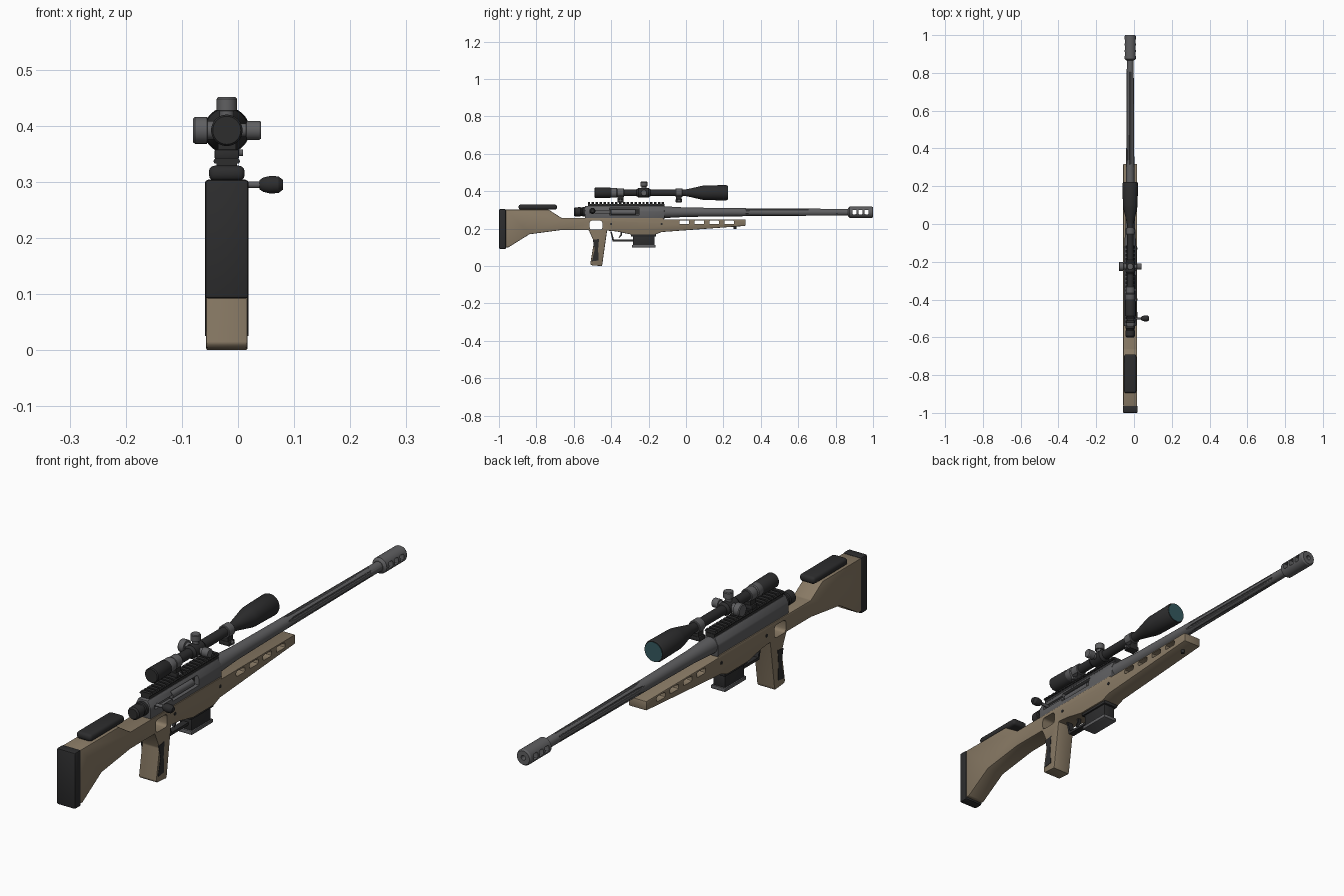
import bpy, bmesh, math
from mathutils import Vector, Matrix

if "Cube" in bpy.data.objects:
    bpy.data.objects.remove(bpy.data.objects["Cube"])

CENTRE = -0.02   # x of the long axis
BORE = 0.288     # height of the barrel axis
SIGHT = 0.392    # height of the scope axis


def material(name, r, g, b):
    m = bpy.data.materials.new(name)
    m.use_nodes = True
    m.diffuse_color = (r, g, b, 1)
    m.node_tree.nodes["Principled BSDF"].inputs["Base Color"].default_value = (r, g, b, 1)
    return m


TAN = material("tan", 0.25, 0.195, 0.13)
BLACK = material("black", 0.026, 0.026, 0.027)
STEEL = material("gunmetal", 0.115, 0.115, 0.12)
GLASS = material("teal_glass", 0.035, 0.10, 0.115)


def bake(o):
    """Freeze the modifiers of an object into its mesh."""
    bpy.context.view_layer.update()
    dg = bpy.context.evaluated_depsgraph_get()
    o.data = bpy.data.meshes.new_from_object(o.evaluated_get(dg))
    o.modifiers.clear()


def smooth(o):
    bpy.ops.object.select_all(action="DESELECT")
    o.select_set(True)
    bpy.context.view_layer.objects.active = o
    bpy.ops.object.shade_smooth_by_angle(angle=math.radians(32))


def finish(name, bm, mat, bevel=0, segments=2):
    bmesh.ops.recalc_face_normals(bm, faces=bm.faces)
    bmesh.ops.translate(bm, vec=(CENTRE, 0, 0), verts=bm.verts)
    me = bpy.data.meshes.new(name)
    bm.to_mesh(me)
    bm.free()
    me.materials.append(mat)
    o = bpy.data.objects.new(name, me)
    bpy.context.collection.objects.link(o)
    if bevel:
        b = o.modifiers.new("bevel", "BEVEL")
        b.width, b.segments = bevel, segments
        b.limit_method, b.angle_limit = "ANGLE", math.radians(25)
        bake(o)
    smooth(o)
    return o


def prism(name, pts, lo, hi, mat, axis="x", bevel=0, segments=2):
    """Extrude a (y,z) outline along x, or an (x,z) outline along y."""
    bm = bmesh.new()
    place = (lambda p, t: (t, *p)) if axis == "x" else (lambda p, t: (p[0], t, p[1]))
    face = bm.faces.new([bm.verts.new(place(p, lo)) for p in pts])
    new = bmesh.ops.extrude_face_region(bm, geom=[face])["geom"]
    step = Vector((hi - lo, 0, 0) if axis == "x" else (0, hi - lo, 0))
    bmesh.ops.translate(bm, vec=step, verts=[v for v in new if isinstance(v, bmesh.types.BMVert)])
    return finish(name, bm, mat, bevel, segments)


def box(name, x, y, z, mat, bevel=0, segments=2):
    outline = [(y[0], z[0]), (y[1], z[0]), (y[1], z[1]), (y[0], z[1])]
    return prism(name, outline, x[0], x[1], mat, "x", bevel, segments)


def lathe(name, profile, mat, at=(0, 0, 0), axis="y", n=28):
    """Spin (distance, radius) points about an axis and cap both ends."""
    bm = bmesh.new()
    rings = []
    for t, r in profile:
        ring = []
        for i in range(n):
            a = math.tau * i / n
            u, v = r * math.cos(a), r * math.sin(a)
            co = {"x": (t, u, v), "y": (u, t, v), "z": (u, v, t)}[axis]
            ring.append(bm.verts.new(Vector(co) + Vector(at)))
        rings.append(ring)
    for a, b in zip(rings, rings[1:]):
        for i in range(n):
            j = (i + 1) % n
            bm.faces.new((a[i], a[j], b[j], b[i]))
    bm.faces.new(rings[0])
    bm.faces.new(rings[-1])
    return finish(name, bm, mat)


def cut(o, *cutters):
    for c in cutters:
        m = o.modifiers.new("cut", "BOOLEAN")
        m.operation, m.object, m.solver = "DIFFERENCE", c, "EXACT"
    bake(o)
    for c in cutters:
        bpy.data.objects.remove(c)
    smooth(o)


# Stock with grip, thumb opening and fore-end slots
stock = prism("stock", [
    (-0.965, 0.10), (-0.95, 0.10), (-0.837, 0.17), (-0.665, 0.193), (-0.52, 0.193),
    (-0.492, 0.13), (-0.512, 0.012), (-0.505, 0.004), (-0.45, 0), (-0.447, 0.012),
    (-0.422, 0.19), (-0.37, 0.185), (-0.29, 0.168), (-0.165, 0.168), (-0.13, 0.182),
    (0.318, 0.215), (0.318, 0.25), (-0.12, 0.25), (-0.12, 0.257), (-0.665, 0.257),
    (-0.735, 0.302), (-0.965, 0.302)], -0.037, 0.037, TAN, bevel=0.005)
openings = [box("cutter", (-0.1, 0.1), (-0.515, -0.447), (0.195, 0.243), TAN, 0.012, 3)]
for i in range(4):
    y = -0.035 + 0.08 * i
    openings.append(box("cutter", (-0.1, 0.1), (y, y + 0.052), (0.224, 0.244), TAN, 0.006))
cut(stock, *openings)
box("butt_pad", (-0.039, 0.039), (-1.0, -0.962), (0.092, 0.304), BLACK, 0.006)
box("cheek_rest", (-0.032, 0.032), (-0.895, -0.69), (0.302, 0.329), BLACK, 0.011, 3)
for side, x in (("right", -0.0385), ("left", 0.0345)):
    prism(side + "_grip_panel", [(-0.498, 0.14), (-0.465, 0.145), (-0.47, 0.09), (-0.467, 0.03),
                                 (-0.503, 0.025), (-0.488, 0.09)], x, x + 0.004, BLACK)
lathe("sling_stud", [(0.198, 0.007), (0.215, 0.007)], BLACK, (0, 0.262, 0), "z", 12)
for y in (-0.4, -0.13):
    lathe("stock_screw", [(-0.039, 0.006), (0.039, 0.006)], BLACK, (0, y, 0.225), "x", 12)

# Receiver with its ejection port, bolt and bolt handle
receiver = prism("receiver", [(-0.033, 0.25), (0.033, 0.25), (0.033, 0.295), (0.02, 0.322),
                              (-0.02, 0.322), (-0.033, 0.295)],
                 -0.54, -0.115, STEEL, "y", 0.004)
cut(receiver, box("cutter", (0.012, 0.1), (-0.41, -0.25), (0.274, 0.31), STEEL),
    box("cutter", (0.022, 0.1), (-0.515, -0.405), (0.283, 0.297), STEEL))
box("port_shadow_plate", (0.011, 0.014), (-0.409, -0.251), (0.275, 0.309), BLACK)
lathe("bolt_body", [(-0.4, 0.014), (-0.27, 0.014)], STEEL, (0.014, 0, BORE), n=20)
lathe("bolt_shroud", [(-0.6, 0.019), (-0.594, 0.024), (-0.565, 0.025), (-0.562, 0.022),
                      (-0.555, 0.022), (-0.552, 0.026), (-0.535, 0.026)], BLACK, (0, 0, 0.29))
lathe("bolt_stem", [(0.01, 0.006), (0.065, 0.006)], STEEL, (0, -0.5, 0.295), "x", 14)
lathe("bolt_knob", [(0.058, 0.008), (0.065, 0.013), (0.078, 0.016), (0.092, 0.015),
                    (0.1, 0.009)], BLACK, (0, -0.5, 0.295), "x", 18)

# Toothed rail
box("rail_base", (-0.018, 0.018), (-0.525, -0.115), (0.318, 0.333), BLACK)
for i in range(20):
    y = -0.525 + 0.0208 * i
    prism("rail_tooth", [(-0.022, 0.333), (0.022, 0.333), (0.024, 0.337), (0.02, 0.343),
                         (-0.02, 0.343), (-0.024, 0.337)], y, y + 0.013, BLACK, "y")

# Fluted barrel and ported muzzle brake
barrel = lathe("barrel", [(-0.12, 0.031), (-0.09, 0.03), (0.0, 0.025), (0.25, 0.022),
                          (0.88, 0.018)], STEEL, (0, 0, BORE))
flutes = []
for i in range(6):
    a = math.tau * (i + 0.5) / 6
    flutes.append(lathe("cutter", [(0.3, 0.001), (0.34, 0.006), (0.8, 0.006), (0.83, 0.001)], STEEL,
                        (0.0225 * math.cos(a), 0, BORE + 0.0225 * math.sin(a)), n=10))
cut(barrel, *flutes)
brake = lathe("muzzle_brake", [(0.866, 0.02), (0.874, 0.03), (0.994, 0.03), (1.0, 0.026)],
              STEEL, (0, 0, BORE))
ports = [box("cutter", (-0.1, 0.1), (y, y + 0.022), (0.277, 0.301), STEEL, 0.004)
         for y in (0.889, 0.922, 0.955)]
cut(brake, lathe("cutter", [(0.885, 0.009), (1.1, 0.009)], STEEL, (0, 0, BORE), n=20), *ports)

# Trigger, guard and magazine
prism("trigger_guard", [(-0.405, 0.186), (-0.398, 0.186), (-0.385, 0.141), (-0.28, 0.141),
                        (-0.28, 0.131), (-0.392, 0.131)], -0.012, 0.012, BLACK)
prism("trigger", [(-0.352, 0.19), (-0.338, 0.19), (-0.343, 0.165), (-0.357, 0.15),
                  (-0.361, 0.153), (-0.35, 0.168)], -0.006, 0.006, BLACK)
box("magazine_well", (-0.031, 0.031), (-0.295, -0.16), (0.158, 0.18), BLACK, 0.003)
prism("magazine", [(-0.283, 0.105), (-0.168, 0.105), (-0.168, 0.17), (-0.283, 0.17)],
      -0.025, 0.025, BLACK, bevel=0.003)
box("magazine_base", (-0.03, 0.03), (-0.29, -0.162), (0.099, 0.113), STEEL, 0.003)

# Scope body
lathe("scope_body", [(-0.49, 0.025), (-0.486, 0.028), (-0.405, 0.027), (-0.395, 0.022),
                     (-0.33, 0.018), (0.0, 0.018), (0.02, 0.022), (0.085, 0.037),
                     (0.1, 0.039), (0.215, 0.041), (0.222, 0.038)], BLACK, (0, 0, SIGHT), n=36)
lathe("objective_lens", [(0.219, 0.036), (0.2235, 0.036)], GLASS, (0, 0, SIGHT), n=36)
lathe("zoom_ring", [(-0.4, 0.024), (-0.395, 0.026), (-0.372, 0.026), (-0.368, 0.023)],
      STEEL, (0, 0, SIGHT))

# Adjustment turrets
lathe("turret_saddle", [(-0.265, 0.018), (-0.255, 0.025), (-0.2, 0.025), (-0.19, 0.018)],
      BLACK, (0, 0, SIGHT))
for name, axis, reach, r in (("top_turret", "z", 0.059, 0.018),
                             ("right_turret", "x", -0.06, 0.024), ("left_turret", "x", 0.061, 0.017)):
    s = math.copysign(1, reach)
    lathe(name, [(s * 0.01, r * 0.7), (s * 0.034, r * 0.7), (s * 0.035, r),
                 (reach - s * 0.003, r), (reach, r * 0.88)], STEEL, (0, -0.225, SIGHT), axis)

# Scope mounts
for name, y in (("rear", -0.35), ("front", -0.038)):
    lathe(name + "_scope_ring", [(y - 0.018, 0.022), (y - 0.016, 0.0235), (y + 0.016, 0.0235),
                                 (y + 0.018, 0.022)], STEEL, (0, 0, SIGHT))
    box(name + "_mount_post", (-0.016, 0.016), (y - 0.015, y + 0.015), (0.342, 0.375), BLACK)
    box(name + "_mount_clamp", (-0.022, 0.022), (y - 0.017, y + 0.017), (0.341, 0.358), BLACK, 0.003)
    lathe(name + "_clamp_screw", [(0.02, 0.006), (0.029, 0.006)], STEEL, (0, y, 0.352), "x", 12)
